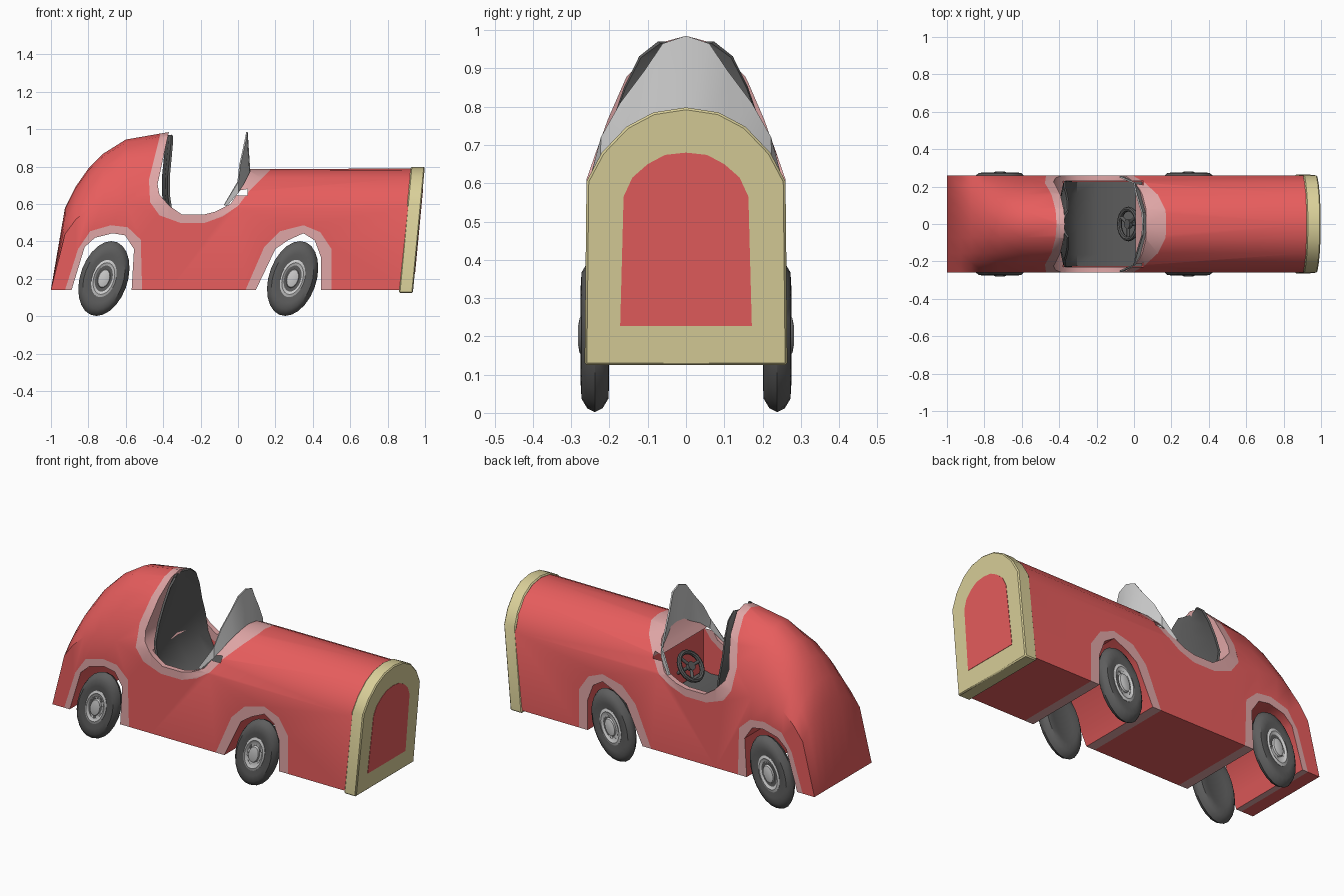
import bpy, bmesh, math
from mathutils import Matrix, Vector

if "Cube" in bpy.data.objects:
    bpy.data.objects.remove(bpy.data.objects["Cube"])


def material(name, r, g, b):
    m = bpy.data.materials.new(name)
    m.diffuse_color = (r, g, b, 1)
    m.use_nodes = True
    m.node_tree.nodes["Principled BSDF"].inputs["Base Color"].default_value = m.diffuse_color
    return m


RED = material("red", .80, .11, .11)
PINK = material("pink", .74, .38, .38)
CREAM = material("cream", .70, .63, .32)
DARK = material("dark_grey", .11, .11, .11)


def loft(name, rings, mat=None, closed=True):
    """Skin a row of equal-length point rings; closed rings get end caps."""
    bm = bmesh.new()
    vs = [[bm.verts.new(p) for p in ring] for ring in rings]
    n = len(rings[0])
    for a, b in zip(vs, vs[1:]):
        for i in range(n if closed else n - 1):
            j = (i + 1) % n
            bm.faces.new((a[i], a[j], b[j], b[i]))
    if closed:
        bm.faces.new(vs[0])
        bm.faces.new(vs[-1])
    bmesh.ops.recalc_face_normals(bm, faces=bm.faces)
    me = bpy.data.meshes.new(name)
    bm.to_mesh(me)
    bm.free()
    ob = bpy.data.objects.new(name, me)
    bpy.context.collection.objects.link(ob)
    if mat:
        me.materials.append(mat)
    return ob


def apply_mod(ob, kind, **kw):
    m = ob.modifiers.new(kind, kind)
    for k, v in kw.items():
        setattr(m, k, v)
    with bpy.context.temp_override(object=ob, active_object=ob):
        bpy.ops.object.modifier_apply(modifier=m.name)


def carve(ob, profile, op='DIFFERENCE', half=.5):
    """Boolean with an x-z profile extruded across the car."""
    c = loft("cutter", [[(x, y, z) for x, z in profile] for y in (-half, half)])
    apply_mod(ob, 'BOOLEAN', object=c, operation=op, solver='EXACT')
    bpy.data.objects.remove(c)


# Body shell: arched cross-sections from tail to nose
W, BASE = .26, .14
HOOD = [(1, 0), (.85, .42), (.6, .76), (.3, .95), (0, 1)]
TAIL = [(1, 0), (.79, .42), (.6, .72), (.28, .95), (0, 1)]
STATIONS = [(-1, .145), (-.925, .58), (-.87, .69), (-.8, .79), (-.72, .87),
            (-.6, .945), (-.37, .985), (0, .787), (.87, .79)]


def body_ring(x, top):
    sh = min(.61, BASE + (top - BASE) * .68)
    half = [(W, BASE)] + [(W * a, sh + (top - sh) * b) for a, b in (TAIL if x < -.1 else HOOD)]
    pts = half + [(-y, z) for y, z in half[-2::-1]]
    lean = .1 if x > .8 else 0
    return [(x + lean * (z - BASE), y, z) for y, z in pts]


def make_body(name, mat):
    return loft(name, [body_ring(*s) for s in STATIONS], mat)


# Openings: (name, trim outline, opening outline)
OPENINGS = [
    ("rear_arch",
     [(-.945, .05), (-.925, .14), (-.855, .36), (-.79, .455), (-.68, .487), (-.59, .476), (-.52, .41), (-.51, .05)],
     [(-.91, .05), (-.89, .14), (-.82, .37), (-.765, .42), (-.67, .444), (-.604, .433), (-.556, .36), (-.574, .05)]),
    ("front_arch",
     [(.0, .05), (.04, .14), (.14, .37), (.225, .455), (.35, .487), (.44, .45), (.5, .36), (.5, .05)],
     [(.06, .05), (.095, .14), (.2, .36), (.267, .406), (.35, .444), (.41, .406), (.444, .315), (.444, .05)]),
    ("cockpit",
     [(-.4, 1.1), (-.415, .975), (-.476, .73), (-.47, .61), (-.42, .54), (-.31, .5), (-.176, .5),
      (-.08, .535), (0, .59), (.06, .67), (.17, .78), (.2, 1.1)],
     [(-.36, 1.1), (-.37, .985), (-.43, .706), (-.42, .65), (-.364, .588), (-.3, .545), (-.18, .545),
      (-.12, .56), (-.04, .6), (.03, .706), (.064, .775), (.1, 1.1)]),
]
TUB = [(-.42, .36), (.05, .36), (.05, .68), (-.42, .6)]

body = make_body("body", RED)
carve(body, TUB, half=.23)
for name, outer, inner in OPENINGS:
    carve(body, outer)
    # Pale trim around each opening, with red walls inside the arches
    trim = make_body(name + "_trim", PINK)
    carve(trim, outer, 'INTERSECT')
    carve(trim, inner)
    if name == "cockpit":
        carve(trim, TUB, half=.23)
    else:
        trim.data.materials.append(RED)
        for f in trim.data.polygons:
            ys = [trim.data.vertices[v].co.y for v in f.vertices]
            if max(ys) - min(ys) > .4 and f.center.z > BASE + .01:
                f.material_index = 1


# Leaning radiator frame and inset panel
def slab(name, half, x0, x1, mat):
    pts = half + [(-y, z) for y, z in half[-2::-1]]
    return loft(name, [[(x + .095 * (z - .125), y, z) for y, z in pts] for x in (x0, x1)], mat)


frame = slab("grille_frame", [(.265, .125), (.26, .605), (.22, .68), (.155, .748), (.085, .785), (0, .798)],
             .86, .935, CREAM)
apply_mod(frame, 'BEVEL', width=.006, segments=1)
slab("grille_panel", [(.172, .227), (.163, .565), (.14, .615), (.1, .65), (.055, .674), (0, .68)],
     .92, .937, RED)

# Seat: curved strip, narrowing to the tail arch at the top
SEAT = [(-.352, .968, .07), (-.353, .93, .12), (-.36, .85, .16), (-.37, .75, .195), (-.37, .65, .228),
        (-.355, .55, .228), (-.31, .45, .228), (-.2, .4, .228), (0, .39, .228), (.045, .4, .228)]
seat = loft("seat", [[(x - .03 * math.cos(t) ** 2 * (z > .5), w * math.sin(t), z)
                      for t in (-math.pi / 2, -.8, 0, .8, math.pi / 2)] for x, z, w in SEAT], DARK, False)
apply_mod(seat, 'SOLIDIFY', thickness=.012, offset=0)

# Windscreen: curved fin following the front of the cockpit
SCREEN = [(0, .062, .77, .048, .985), (.06, .058, .765, .044, .965), (.11, .045, .735, .028, .89),
          (.17, .03, .705, .01, .81), (.22, 0, .66, 0, .72), (.252, -.06, .59, -.075, .595)]
rows = [(-r[0],) + r[1:] for r in SCREEN[:0:-1]] + SCREEN
screen = loft("windscreen", [[(bx, y, bz), (tx, y, tz)] for y, bx, bz, tx, tz in rows], None, False)
apply_mod(screen, 'SOLIDIFY', thickness=.008, offset=0)

# Wheels: turned profiles, squashed and leaning forward
TYRE = [(.095, -.03), (.13, -.037), (.165, -.035), (.19, -.02), (.2, 0), (.19, .02), (.165, .035), (.13, .037), (.095, .03)]
HUB = [(.1, .015), (.1, .033), (.085, .038), (.07, .03), (.05, .03), (.046, .04), (.025, .044)]


def turned(name, profile, cx, s, mat=None):
    rings = []
    for r, off in profile:
        ring = []
        for i in range(24):
            t = i * math.tau / 24
            dz = r * math.sin(t)
            ring.append((cx + .655 * r * math.cos(t) + .2 * dz, s * (.238 + off), .202 + dz))
        rings.append(ring)
    loft(name, rings, mat)


for end, cx in (("rear", -.717), ("front", .292)):
    for side, s in (("right", -1), ("left", 1)):
        turned(f"{end}_{side}_tyre", TYRE, cx, s, DARK)
        turned(f"{end}_{side}_hub", HUB, cx, s)

# Steering wheel: rim, hub, spokes and column
normal = Vector((-.8, 0, .6))
pose = Matrix.Translation((-.03, 0, .535)) @ normal.to_track_quat('Z', 'Y').to_matrix().to_4x4()
bpy.ops.mesh.primitive_torus_add(major_radius=.08, minor_radius=.013, major_segments=20, minor_segments=8)
rim = bpy.context.object
rim.name = "steering_rim"
rim.matrix_world = pose


def rod(name, r, length, local):
    bpy.ops.mesh.primitive_cylinder_add(vertices=12, radius=r, depth=length)
    ob = bpy.context.object
    ob.name = name
    ob.matrix_world = pose @ local
    return ob


parts = [rim, rod("steering_hub", .025, .02, Matrix()),
         rod("steering_column", .01, .1, Matrix.Translation((0, 0, -.05)))]
for i in range(3):
    parts.append(rod(f"steering_spoke_{i + 1}", .009, .08,
                     Matrix.Rotation(i * math.tau / 3, 4, 'Z') @ Matrix.Translation((.04, 0, 0))
                     @ Matrix.Rotation(math.pi / 2, 4, 'Y')))
for p in parts:
    p.data.materials.append(DARK)

# Smooth shading with sharp edges kept
bpy.ops.object.select_all(action='SELECT')
bpy.context.view_layer.objects.active = body
bpy.ops.object.shade_smooth_by_angle(angle=math.radians(35))
